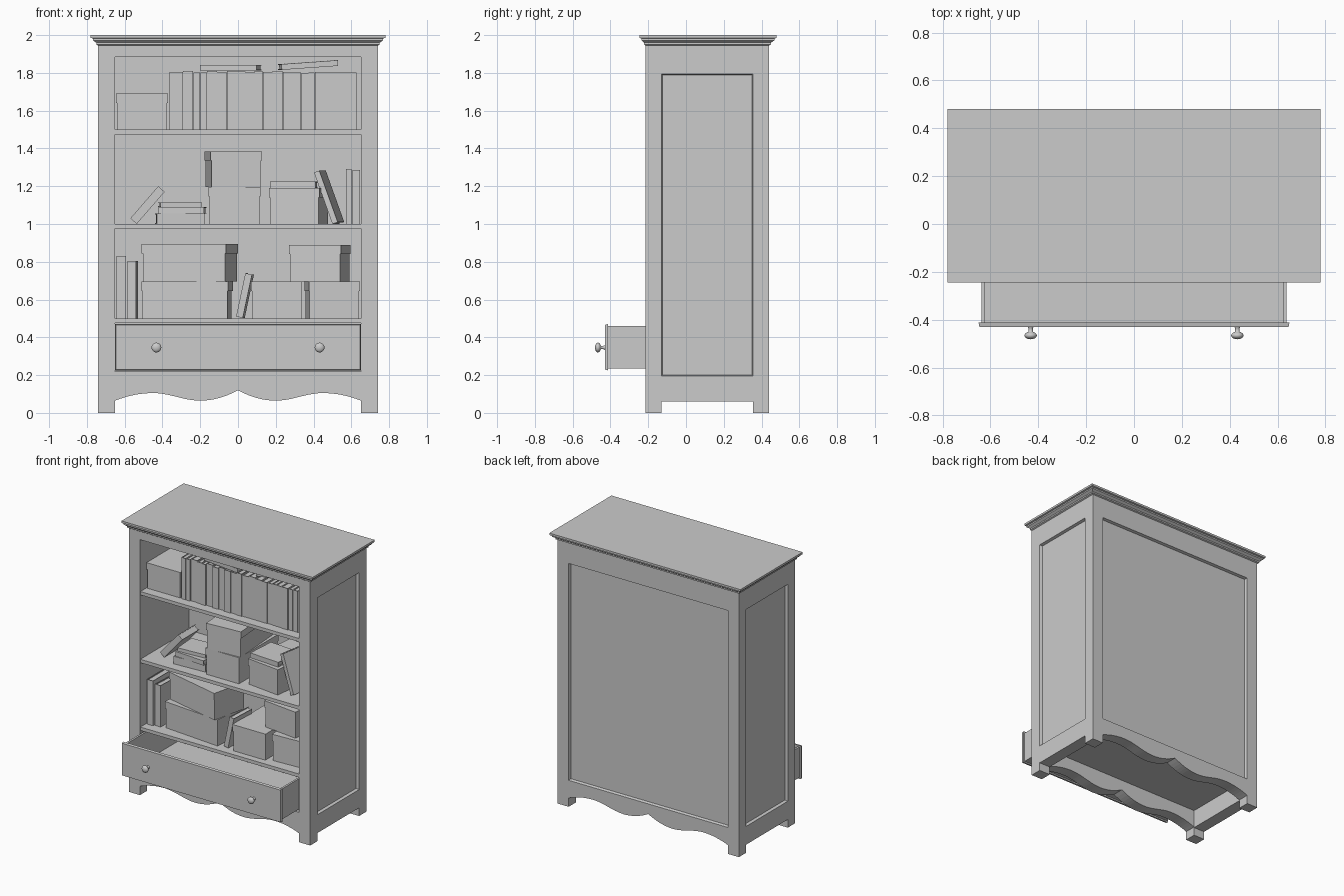
import bpy, bmesh, math, random
from mathutils import Matrix, Vector, Euler

if "Cube" in bpy.data.objects:
    bpy.data.objects.remove(bpy.data.objects["Cube"])

random.seed(4)


def finish(name, bm, smooth=False):
    bmesh.ops.recalc_face_normals(bm, faces=bm.faces[:])
    me = bpy.data.meshes.new(name)
    bm.to_mesh(me)
    bm.free()
    for p in me.polygons:
        p.use_smooth = smooth
    ob = bpy.data.objects.new(name, me)
    bpy.context.collection.objects.link(ob)
    return ob


def add_box(bm, x0, x1, y0, y1, z0, z1):
    m = Matrix.Translation(((x0 + x1) / 2, (y0 + y1) / 2, (z0 + z1) / 2)) @ \
        Matrix.Diagonal((x1 - x0, y1 - y0, z1 - z0, 1))
    return bmesh.ops.create_cube(bm, size=1, matrix=m)["verts"]


def box(name, *b):
    bm = bmesh.new()
    add_box(bm, *b)
    return finish(name, bm)


def panel(name, normal, *b):
    # slab whose outer face is sunk behind a chamfered border
    bm = bmesh.new()
    add_box(bm, *b)
    bm.normal_update()
    f = max(bm.faces, key=lambda f: f.normal.dot(Vector(normal)))
    bmesh.ops.inset_region(bm, faces=[f], thickness=0.008, depth=-0.02)
    return finish(name, bm)


def scallop(x):
    x = abs(x)
    if x < 0.2:
        return 0.065 + 0.055 * (1 - x / 0.2) ** 2
    if x < 0.45:
        return 0.085 - 0.02 * math.cos(math.pi * (x - 0.2) / 0.25)
    return 0.105 - 0.04 * ((x - 0.45) / 0.2) ** 2


def apron(name, y0, y1, top):
    bm = bmesh.new()
    xs = [-0.65 + 1.3 * i / 52 for i in range(53)]
    pts = [(x, y0, scallop(x)) for x in xs] + [(0.65, y0, top), (-0.65, y0, top)]
    f = bm.faces.new([bm.verts.new(p) for p in pts])
    r = bmesh.ops.extrude_face_region(bm, geom=[f])
    vs = [v for v in r["geom"] if isinstance(v, bmesh.types.BMVert)]
    bmesh.ops.translate(bm, verts=vs, vec=(0, y1 - y0, 0))
    return finish(name, bm)


def storage_box(name, x, y, z, w, d, h, rot):
    # carton with a slightly wider lid, placed by its front left corner
    bm = bmesh.new()
    e = 0.005
    add_box(bm, e, w - e, e, d - e, 0, h - 0.05)
    add_box(bm, 0, w, 0, d, h - 0.05, h)
    bm.transform(Matrix.Translation((x, y, z)) @ Matrix.Rotation(math.radians(rot), 4, "Z"))
    return finish(name, bm)


def book(name, x, y, z, t, d, h, lean=0, turn=0):
    # two covers, a spine at the front and an inset page block
    bm = bmesh.new()
    c, e = 0.004, 0.006
    add_box(bm, 0, c, 0, d, 0, h)
    add_box(bm, t - c, t, 0, d, 0, h)
    add_box(bm, c, t - c, 0, c, 0, h)
    add_box(bm, c, t - c, c, d - e, e, h - e)
    r = Euler((0, math.radians(lean), math.radians(turn))).to_matrix().to_4x4()
    bm.transform(Matrix.Translation((x, y, z)) @ r)
    return finish(name, bm)


# corner posts, side panels and side rails
for s, side in ((-1, "left"), (1, "right")):
    xa, xb = sorted((s * 0.65, s * 0.74))
    box(side + "_front_post", xa, xb, -0.215, -0.13, 0, 1.95)
    box(side + "_back_post", xa, xb, 0.355, 0.44, 0, 1.95)
    panel(side + "_side_panel", (s, 0, 0), xa, xb, -0.13, 0.355, 0.195, 1.795)
    box(side + "_bottom_rail", xa, xb, -0.13, 0.355, 0.06, 0.195)
    box(side + "_top_rail", xa, xb, -0.13, 0.355, 1.795, 1.95)

# back, ceiling, floor and shelves
panel("back_panel", (0, 1, 0), -0.65, 0.65, 0.355, 0.44, 0.195, 1.795)
box("back_top_rail", -0.65, 0.65, 0.355, 0.44, 1.795, 1.95)
box("ceiling", -0.65, 0.65, -0.215, 0.355, 1.885, 1.95)
box("floor_board", -0.65, 0.65, -0.13, 0.355, 0.195, 0.22)
for i, z in enumerate((0.5, 1.0, 1.5)):
    box("shelf_%d" % (i + 1), -0.65, 0.65, -0.21, 0.355, z - 0.025, z)
apron("front_apron", -0.215, -0.13, 0.22)
apron("back_apron", 0.355, 0.44, 0.195)

# moulded top
bm = bmesh.new()
rings = []
for o, z in ((0, 1.945), (0.01, 1.95), (0.01, 1.96), (0.028, 1.972),
             (0.028, 1.982), (0.04, 1.985), (0.04, 2.0)):
    x, y0, y1 = 0.74 + o, -0.215 - 0.75 * o, 0.44 + o
    rings.append([bm.verts.new(p) for p in
                  ((-x, y0, z), (x, y0, z), (x, y1, z), (-x, y1, z))])
for a, b in zip(rings, rings[1:]):
    for i in range(4):
        j = (i + 1) % 4
        bm.faces.new((a[i], a[j], b[j], b[i]))
bm.faces.new(rings[0])
bm.faces.new(rings[-1])
finish("cornice_top", bm)

# open drawer
bm = bmesh.new()
vs = add_box(bm, -0.65, 0.65, -0.43, -0.412, 0.225, 0.47)
for v in vs:
    if v.co.y < -0.42:
        v.co.x *= 0.994
        v.co.z += 0.004 if v.co.z < 0.3 else -0.004
finish("drawer_front", bm)
box("drawer_left_side", -0.638, -0.623, -0.412, 0.2, 0.235, 0.46)
box("drawer_right_side", 0.623, 0.638, -0.412, 0.2, 0.235, 0.46)
box("drawer_back", -0.623, 0.623, 0.185, 0.2, 0.235, 0.46)
box("drawer_bottom", -0.623, 0.623, -0.412, 0.185, 0.235, 0.25)

# round knobs
for s, side in ((-1, "left"), (1, "right")):
    bm = bmesh.new()
    prof = [(0.012, -0.43), (0.009, -0.437), (0.009, -0.45)]
    prof += [(0.026 * math.sin(a), -0.466 + 0.016 * math.cos(a))
             for a in (math.pi * k / 10 for k in range(2, 11))]
    vs = [bm.verts.new((r, y, 0)) for r, y in prof]
    es = [bm.edges.new(p) for p in zip(vs, vs[1:])]
    bmesh.ops.spin(bm, geom=vs + es, axis=(0, 1, 0), cent=(0, 0, 0),
                   angle=2 * math.pi, steps=20, use_duplicate=False)
    bmesh.ops.remove_doubles(bm, verts=bm.verts[:], dist=0.0001)
    bm.transform(Matrix.Translation((s * 0.432, 0, 0.346)))
    finish(side + "_knob", bm, True)

# storage boxes
for i, b in enumerate((
        (-0.645, -0.145, 1.5, 0.275, 0.46, 0.19, 0),
        (-0.157, -0.155, 1.0, 0.275, 0.46, 0.195, 0),
        (-0.145, -0.165, 1.195, 0.272, 0.46, 0.19, 4),
        (0.165, -0.12, 1.0, 0.268, 0.42, 0.19, -7),
        (-0.51, -0.125, 0.5, 0.46, 0.275, 0.195, -5),
        (-0.51, -0.078, 0.695, 0.458, 0.275, 0.2, -13.5),
        (0.07, -0.165, 0.5, 0.27, 0.46, 0.195, 0),
        (0.375, -0.14, 0.5, 0.27, 0.46, 0.195, 3),
        (0.27, -0.075, 0.695, 0.277, 0.42, 0.195, -7))):
    storage_box("storage_box_%d" % (i + 1), *b)

# row of upright books on the top shelf
x, n = -0.362, 0
while x < 0.62:
    t = min(random.uniform(0.03, 0.055), 0.648 - x)
    book("row_book_%d" % n, x, -0.145 + random.uniform(0, 0.012), 1.5, t, 0.23,
         random.uniform(0.3, 0.312))
    x += t + 0.001
    n += 1

# loose books: flat, leaning and upright
for i, b in enumerate((
        (-0.2, -0.11, 1.843, 0.03, 0.22, 0.3, 90, -7),
        (0.23, -0.12, 1.846, 0.03, 0.22, 0.3, 86, 5),
        (-0.43, -0.14, 1.055, 0.055, 0.2, 0.255, 90, 3),
        (-0.42, -0.13, 1.09, 0.035, 0.2, 0.24, 90, -4),
        (-0.41, -0.12, 1.115, 0.025, 0.18, 0.22, 90, 4),
        (-0.57, -0.095, 1.03, 0.045, 0.2, 0.225, 41, 0),
        (0.17, -0.1, 1.225, 0.035, 0.22, 0.24, 90, -4),
        (0.5, -0.1, 1.0, 0.03, 0.2, 0.29, -20, -10),
        (0.572, -0.1, 1.0, 0.03, 0.2, 0.29, 0, 0),
        (0.606, -0.11, 1.0, 0.04, 0.2, 0.285, 0, 0),
        (-0.642, -0.145, 0.5, 0.05, 0.23, 0.33, 0, 0),
        (-0.585, -0.13, 0.5, 0.045, 0.22, 0.305, 0, -3),
        (-0.01, -0.15, 0.51, 0.036, 0.2, 0.235, 12, -3))):
    book("loose_book_%d" % (i + 1), *b)
